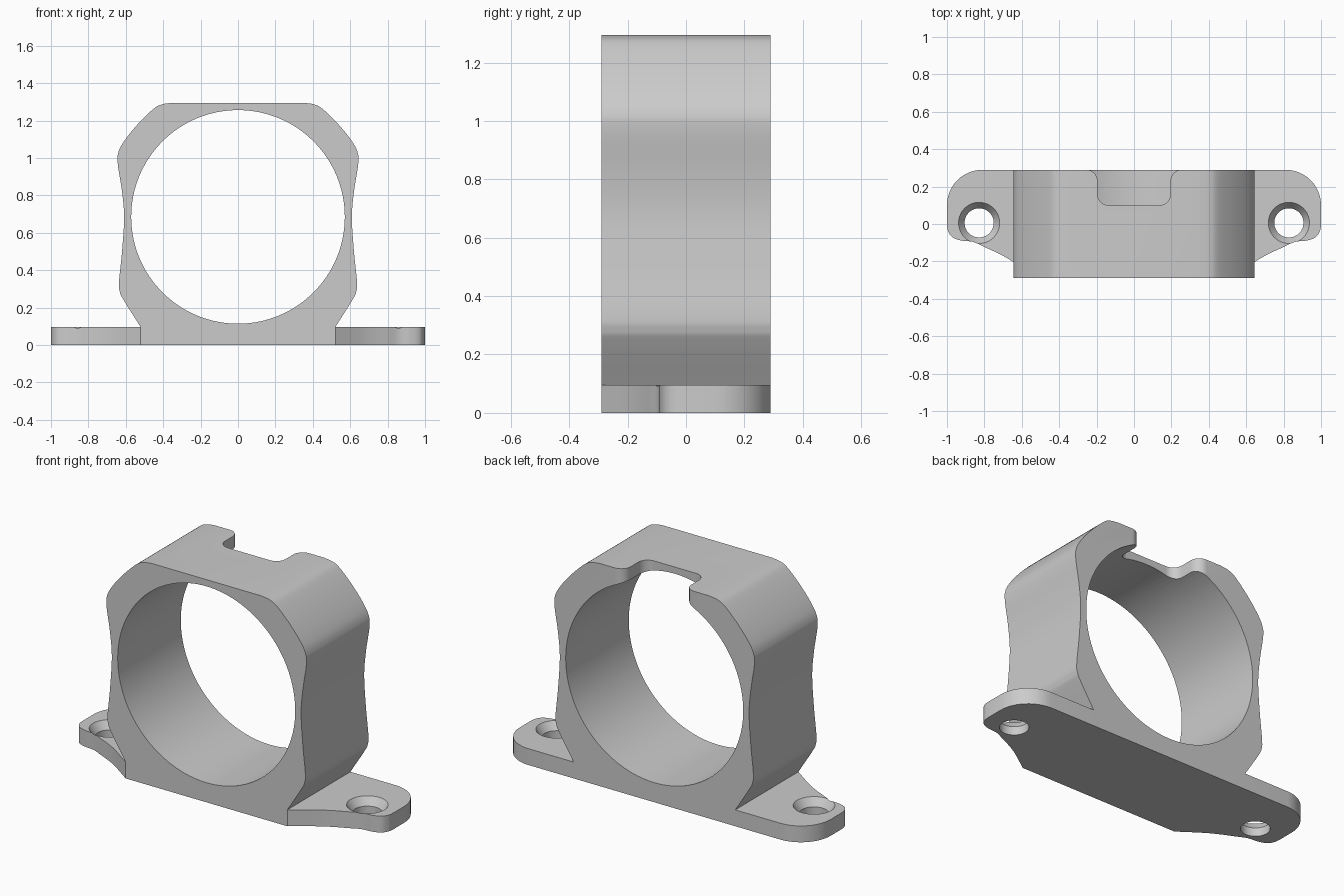
import bpy, bmesh, math
from mathutils import Vector

cube = bpy.data.objects.get("Cube")
if cube:
    bpy.data.objects.remove(cube, do_unlink=True)

DEPTH = 0.29          # half depth of the clamp
PLATE = 0.095         # mounting plate thickness
CENTRE_Z, BORE = 0.685, 0.571

grey = bpy.data.materials.new("light grey")
grey.use_nodes = True
grey.diffuse_color = (0.6, 0.6, 0.6, 1)
grey.node_tree.nodes["Principled BSDF"].inputs["Base Color"].default_value = (0.6, 0.6, 0.6, 1)


def spline(points, steps=8):
    """Smooth curve through 2D points."""
    p = [Vector(q) for q in points]
    p = [2 * p[0] - p[1]] + p + [2 * p[-1] - p[-2]]
    out = []
    for a, b, c, d in zip(p, p[1:], p[2:], p[3:]):
        for i in range(steps):
            t = i / steps
            out.append(0.5 * (2 * b + (c - a) * t + (2 * a - 5 * b + 4 * c - d) * t * t
                              + (3 * b - a - 3 * c + d) * t ** 3))
    return out + [p[-2]]


def arc(x, y, r, start, end, steps=12):
    angles = [math.radians(start + (end - start) * i / steps) for i in range(steps + 1)]
    return [Vector((x + r * math.cos(a), y + r * math.sin(a))) for a in angles]


def mirrored(half):
    """Close a right-hand half outline with its mirror image."""
    return half + [Vector((-v[0], v[1])) for v in reversed(half)]


def prism(name, outline, low, high, upright=False):
    """Extrude an outline along z, or along y when upright."""
    bm = bmesh.new()
    place = (lambda v: (v[0], low, v[1])) if upright else (lambda v: (v[0], v[1], low))
    face = bm.faces.new([bm.verts.new(place(v)) for v in outline])
    shift = (0, high - low, 0) if upright else (0, 0, high - low)
    new = bmesh.ops.extrude_face_region(bm, geom=[face])["geom"]
    bmesh.ops.translate(bm, vec=shift, verts=[v for v in new if isinstance(v, bmesh.types.BMVert)])
    return finish(name, bm)


def lathe(name, x, y, profile, sides=48):
    """Solid of revolution about a vertical axis from (radius, z) rings."""
    bm = bmesh.new()
    rings = [[bm.verts.new((v.x, v.y, z)) for v in arc(x, y, r, 0, 360, sides)[:-1]]
             for r, z in profile]
    for a, b in zip(rings, rings[1:]):
        for i in range(sides):
            j = (i + 1) % sides
            bm.faces.new((a[i], a[j], b[j], b[i]))
    bm.faces.new(rings[0])
    bm.faces.new(rings[-1])
    return finish(name, bm)


def finish(name, bm):
    bmesh.ops.recalc_face_normals(bm, faces=bm.faces)
    mesh = bpy.data.meshes.new(name)
    bm.to_mesh(mesh)
    bm.free()
    mesh.materials.append(grey)
    obj = bpy.data.objects.new(name, mesh)
    bpy.context.collection.objects.link(obj)
    return obj


def combine(target, tool, operation):
    mod = target.modifiers.new(operation, "BOOLEAN")
    mod.operation, mod.object, mod.solver = operation, tool, "EXACT"
    bpy.context.view_layer.objects.active = target
    bpy.ops.object.modifier_apply(modifier=mod.name)
    bpy.data.objects.remove(tool, do_unlink=True)


# Clamp ring with waisted sides and chamfered shoulders
side = spline([(0.52, PLATE), (0.61, 0.238), (0.632, 0.285), (0.636, 0.34), (0.62, 0.5),
               (0.609, 0.68), (0.62, 0.82), (0.643, 0.97), (0.638, 1.035), (0.602, 1.1),
               (0.53, 1.187), (0.45, 1.264), (0.405, 1.287), (0.35, 1.295)])
clamp = prism("clamp_bracket", mirrored([Vector((0.52, 0))] + side), -DEPTH, DEPTH, True)

# Mounting plate with two rounded ears
ear = spline([(0.52, -DEPTH), (0.645, -0.203), (0.72, -0.16), (0.80, -0.123), (0.86, -0.096),
              (0.925, -0.088), (0.972, -0.07), (0.995, -0.035), (1.0, 0.0)])
plate = prism("mounting_plate", mirrored(ear + arc(0.81, 0.10, 0.19, 0, 90)), 0, PLATE)
combine(clamp, plate, "UNION")

# Large bore through the ring
bore = prism("bore_cutter", arc(0, CENTRE_Z, BORE, 0, 360, 128)[:-1], -0.5, 0.5, True)
combine(clamp, bore, "DIFFERENCE")

# Notch in the back of the top, with rounded floor and flared mouth
notch = (arc(0.135, 0.16, 0.06, -90, 0) + arc(0.255, 0.23, 0.06, 180, 90)
         + [Vector((0.255, 0.4))])
combine(clamp, prism("notch_cutter", mirrored(notch), 0.95, 1.5), "DIFFERENCE")

# Countersunk screw holes
for s in (-1, 1):
    hole = lathe("screw_cutter", s * 0.828, 0.006,
                 [(0.078, -0.1), (0.078, 0.05), (0.11, PLATE), (0.11, 0.15)])
    combine(clamp, hole, "DIFFERENCE")

bpy.ops.object.select_all(action="DESELECT")
clamp.select_set(True)
bpy.context.view_layer.objects.active = clamp
bpy.ops.object.shade_smooth_by_angle(angle=math.radians(25))
